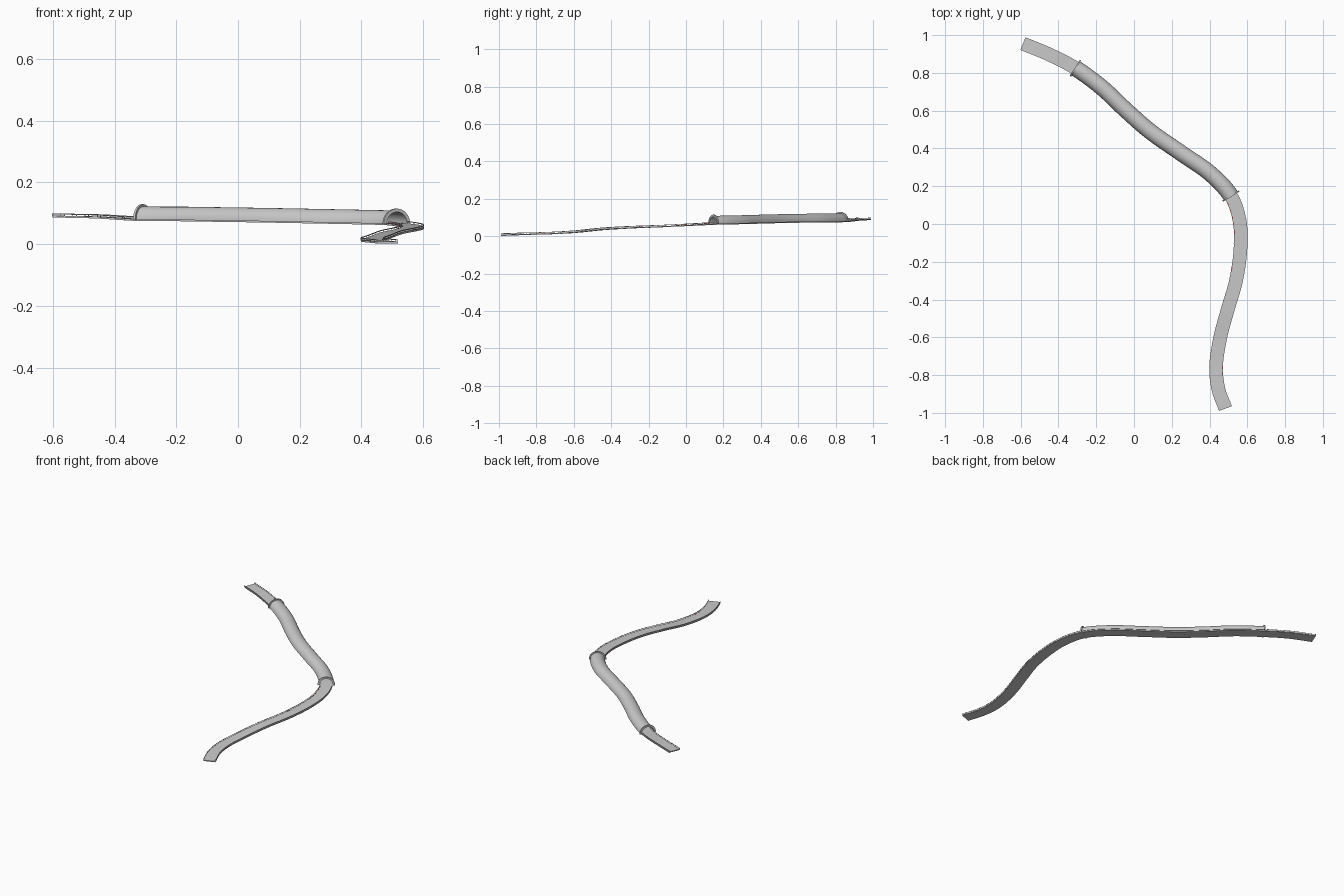
import bpy, bmesh, math
from mathutils import Vector

if "Cube" in bpy.data.objects:
    bpy.data.objects.remove(bpy.data.objects["Cube"])

# Road centre line (x, y, z of road surface)
PTS = [Vector(p) for p in [
    (-.588, .955, .092), (-.45, .898, .089), (-.31, .825, .081), (-.17, .722, .080),
    (-.04, .600, .078), (.09, .487, .076), (.25, .375, .073), (.40, .270, .070),
    (.513, .148, .067), (.560, .010, .060), (.563, -.14, .053), (.540, -.30, .047),
    (.497, -.45, .038), (.457, -.60, .023), (.435, -.75, .015), (.446, -.87, .012),
    (.484, -.977, .008)]]


def smooth_path(pts, n=14):
    ext = [2 * pts[0] - pts[1]] + pts + [2 * pts[-1] - pts[-2]]
    out = []
    for i in range(1, len(ext) - 2):
        a, b, c, d = ext[i - 1:i + 3]
        for k in range(n):
            t = k / n
            out.append(.5 * (2 * b + (c - a) * t + (2 * a - 5 * b + 4 * c - d) * t * t
                             + (3 * b - a - 3 * c + d) * t ** 3))
    return out + [pts[-1]]


N = 14
PATH = smooth_path(PTS, N)
LAST = len(PATH) - 1
UP = Vector((0, 0, 1))


def frame(i):
    t = PATH[min(i + 1, LAST)] - PATH[max(i - 1, 0)]
    t.z = 0
    t.normalize()
    return PATH[i], t, t.cross(UP)   # right-hand side of travel


def finish(bm, name, color=None):
    bmesh.ops.recalc_face_normals(bm, faces=bm.faces)
    me = bpy.data.meshes.new(name)
    bm.to_mesh(me)
    bm.free()
    ob = bpy.data.objects.new(name, me)
    bpy.context.collection.objects.link(ob)
    if color:
        m = bpy.data.materials.new(name + "_paint")
        m.diffuse_color = color
        m.use_nodes = True
        m.node_tree.nodes["Principled BSDF"].inputs["Base Color"].default_value = m.diffuse_color
        me.materials.append(m)
    bpy.ops.object.select_all(action='DESELECT')
    ob.select_set(True)
    bpy.context.view_layer.objects.active = ob
    bpy.ops.object.shade_smooth_by_angle(angle=math.radians(35))
    return ob


def add_sweep(bm, profile, stations):
    """Closed (side, height) profile lofted through (point, right) stations."""
    rings = [[bm.verts.new(p + r * u + UP * v) for u, v in profile] for p, r in stations]
    m = len(profile)
    for a, b in zip(rings, rings[1:]):
        for k in range(m):
            bm.faces.new((a[k], a[(k + 1) % m], b[(k + 1) % m], b[k]))
    bm.faces.new(rings[0])
    bm.faces.new(rings[-1][::-1])


def stations(a, b):
    return [(frame(i)[0], frame(i)[2]) for i in range(a, b + 1)]


def box(u0, u1, v0, v1):
    return [(u0, v0), (u1, v0), (u1, v1), (u0, v1)]


def arch(ro, ri, base=-.002, n=16):
    def arc(r):
        return [(r * math.cos(math.pi * k / n), r * math.sin(math.pi * k / n) + base)
                for k in range(n + 1)]
    return arc(ro) + arc(ri)[::-1]


HW = .036
T0, T1 = 2 * N, 8 * N   # tunnel start and end stations

# Road slab
bm = bmesh.new()
add_sweep(bm, box(-HW, HW, -.006, 0), stations(0, LAST))
finish(bm, "road")

# Tunnel shell
bm = bmesh.new()
add_sweep(bm, arch(.043, .039), stations(T0, T1))
finish(bm, "tunnel")

# Portal rings at both tunnel mouths
for name, i in (("upper_portal", T0), ("lower_portal", T1)):
    p, t, r = frame(i)
    bm = bmesh.new()
    add_sweep(bm, arch(.050, .039), [(p - t * .004, r), (p + t * .004, r)])
    finish(bm, name)

# Guard rails with posts on the open stretches
for side, s in (("left", -1), ("right", 1)):
    bm = bmesh.new()
    for a, b in ((0, T0 - 1), (T1 + 1, LAST)):
        u = sorted((s * HW, s * (HW - .0015)))
        add_sweep(bm, box(*u, .004, .007), stations(a, b))
        for i in range(a, b + 1, 4):
            p, t, r = frame(i)
            u = sorted((s * (HW - .0005), s * (HW + .001)))
            add_sweep(bm, box(*u, -.003, .007), [(p - t * .001, r), (p + t * .001, r)])
    finish(bm, side + "_guard_rail")

# Red bend markers on the inside of the curves
bm = bmesh.new()
for a, b, s in ((T1 + 2, T1 + 20, 1), (10 * N + 8, 10 * N + 12, 1), (14 * N, 14 * N + 8, -1)):
    for i in range(a, b, 4):
        u = sorted((s * (HW - .0045), s * (HW - .002)))
        add_sweep(bm, box(*u, -.001, .002), stations(i, i + 2))
finish(bm, "red_kerbs", (.75, .05, .04, 1))
